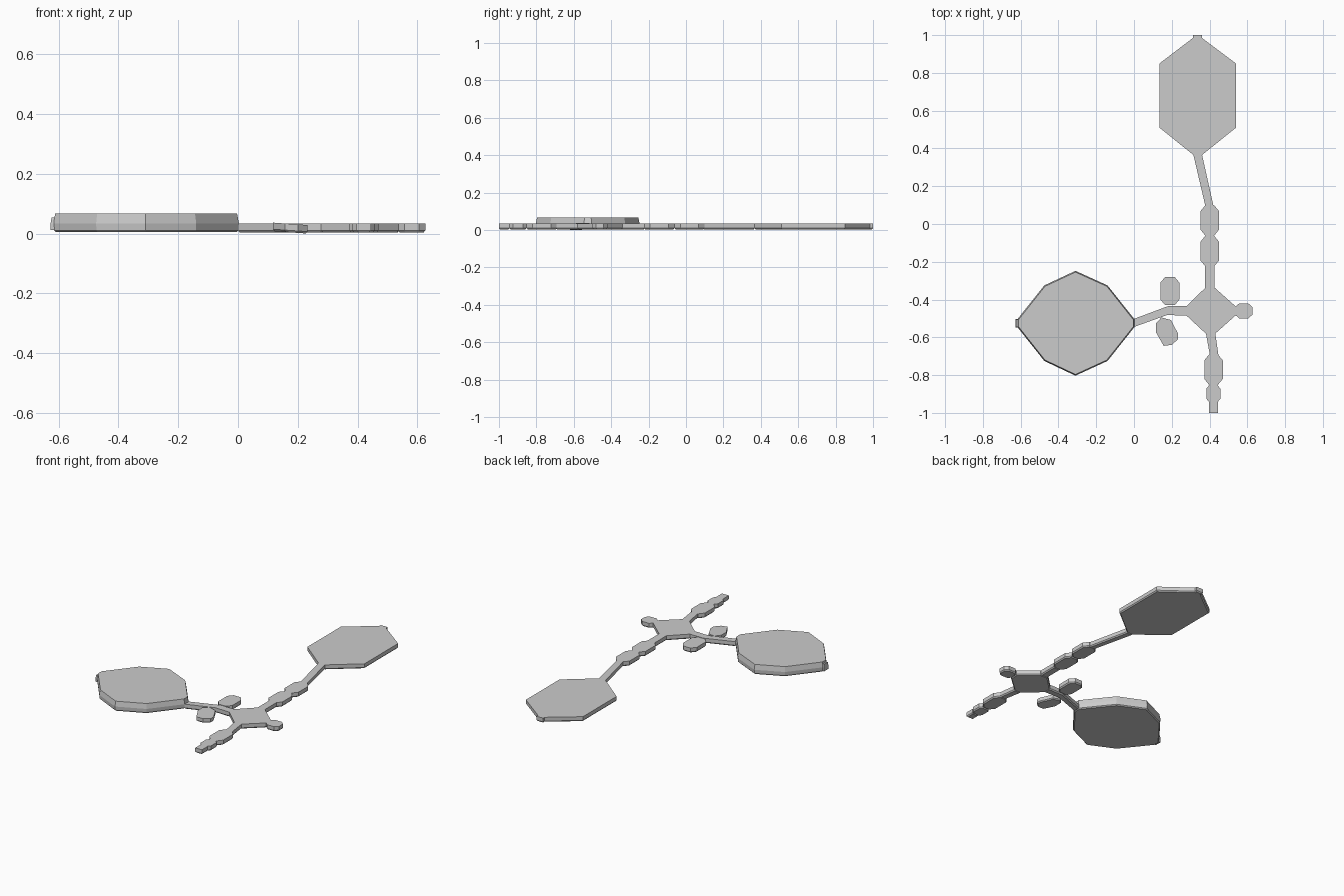
import bpy, bmesh
from mathutils import Vector


def inset(pts, d):
    # mitred inward offset of a counter-clockwise outline
    out = []
    n = len(pts)
    for i in range(n):
        a, b, c = (Vector(pts[(i + k) % n]) for k in (-1, 0, 1))
        e, f = (b - a).normalized(), (c - b).normalized()
        n1, n2 = Vector((-e.y, e.x)), Vector((-f.y, f.x))
        out.append(b + (n1 + n2) * (d / max(0.5, 1 + n1.dot(n2))))
    return out


THIN = ((0.004, 0.006), (0.011, 0), (0.035, 0))


def plate(name, pts, layers=THIN, tilt=0.0):
    # stack outlines at (height, inset) and close both ends
    area = sum(p[0] * q[1] - q[0] * p[1] for p, q in zip(pts, pts[1:] + pts[:1]))
    if area < 0:
        pts = pts[::-1]
    cx = sum(p[0] for p in pts) / len(pts)
    bm = bmesh.new()
    rings = [[bm.verts.new((p[0], p[1], z + tilt * (p[0] - cx))) for p in inset(pts, d)]
             for z, d in layers]
    n = len(pts)
    for lo, hi in zip(rings, rings[1:]):
        for i in range(n):
            j = (i + 1) % n
            bm.faces.new((lo[i], lo[j], hi[j], hi[i]))
    bm.faces.new(rings[0][::-1])
    bm.faces.new(rings[-1])
    me = bpy.data.meshes.new(name)
    bm.to_mesh(me)
    bm.free()
    ob = bpy.data.objects.new(name, me)
    bpy.context.collection.objects.link(ob)
    return ob


def bead(name, x0, x1, y0, y1, cx, cy, layers=THIN):
    # rectangle with cut corners
    plate(name, [(x0 + cx, y0), (x1 - cx, y0), (x1, y0 + cy), (x1, y1 - cy),
                 (x1 - cx, y1), (x0 + cx, y1), (x0, y1 - cy), (x0, y0 + cy)], layers)


# Large rounded plate on the left, with its end tab
plate("left_plate", [(0.003, -0.505), (-0.14, -0.325), (-0.31, -0.248), (-0.475, -0.325),
                     (-0.618, -0.505), (-0.618, -0.545), (-0.475, -0.725), (-0.31, -0.803),
                     (-0.14, -0.725), (0.003, -0.545)],
      ((0.005, 0.008), (0.011, 0.002), (0.035, 0), (0.067, 0.006)))
plate("left_tab", [(-0.60, -0.503), (-0.627, -0.503), (-0.627, -0.547), (-0.60, -0.547)],
      ((0.012, 0.0), (0.035, 0), (0.055, 0.003)))

# Hexagonal plate at the back
plate("back_plate", [(0.315, 0.365), (0.36, 0.365), (0.54, 0.51), (0.54, 0.85),
                     (0.36, 0.985), (0.36, 1.0), (0.312, 1.0), (0.312, 0.985),
                     (0.135, 0.85), (0.135, 0.51)])

# Hub
plate("hub", [(0.278, -0.435), (0.278, -0.485), (0.38, -0.58), (0.43, -0.58),
              (0.537, -0.485), (0.537, -0.435), (0.43, -0.34), (0.375, -0.34)])

# Stems
plate("back_stem", [(0.379, 0.09), (0.422, 0.09), (0.36, 0.368), (0.314, 0.368)])
plate("hub_stem", [(0.376, -0.345), (0.427, -0.345), (0.427, -0.22), (0.376, -0.22)])
plate("front_stem", [(0.38, -0.575), (0.43, -0.575), (0.447, -0.695), (0.402, -0.695)])
plate("left_stem", [(0.282, -0.435), (0.18, -0.435), (0.0, -0.502), (0.0, -0.545),
                    (0.175, -0.482), (0.282, -0.485)])

# Beads along the arms
bead("back_bead_outer", 0.352, 0.45, -0.062, 0.10, 0.026, 0.032)
bead("back_bead_inner", 0.352, 0.45, -0.225, -0.062, 0.026, 0.032)
bead("front_bead_inner", 0.372, 0.47, -0.852, -0.69, 0.026, 0.032)
bead("front_bead_outer", 0.383, 0.457, -0.945, -0.852, 0.016, 0.02)
plate("front_tip", [(0.397, -1.0), (0.445, -1.0), (0.445, -0.943), (0.397, -0.943)])
bead("right_bead", 0.535, 0.627, -0.50, -0.42, 0.022, 0.02)

# Side leaves on the left stem
bead("back_leaf", 0.14, 0.24, -0.43, -0.28, 0.025, 0.03)
plate("front_leaf", [(0.117, -0.525), (0.145, -0.495), (0.195, -0.508), (0.233, -0.58),
                     (0.233, -0.61), (0.2, -0.64), (0.157, -0.645), (0.117, -0.575)],
      ((0.0045, 0.006), (0.011, 0), (0.033, 0)), -0.07)
